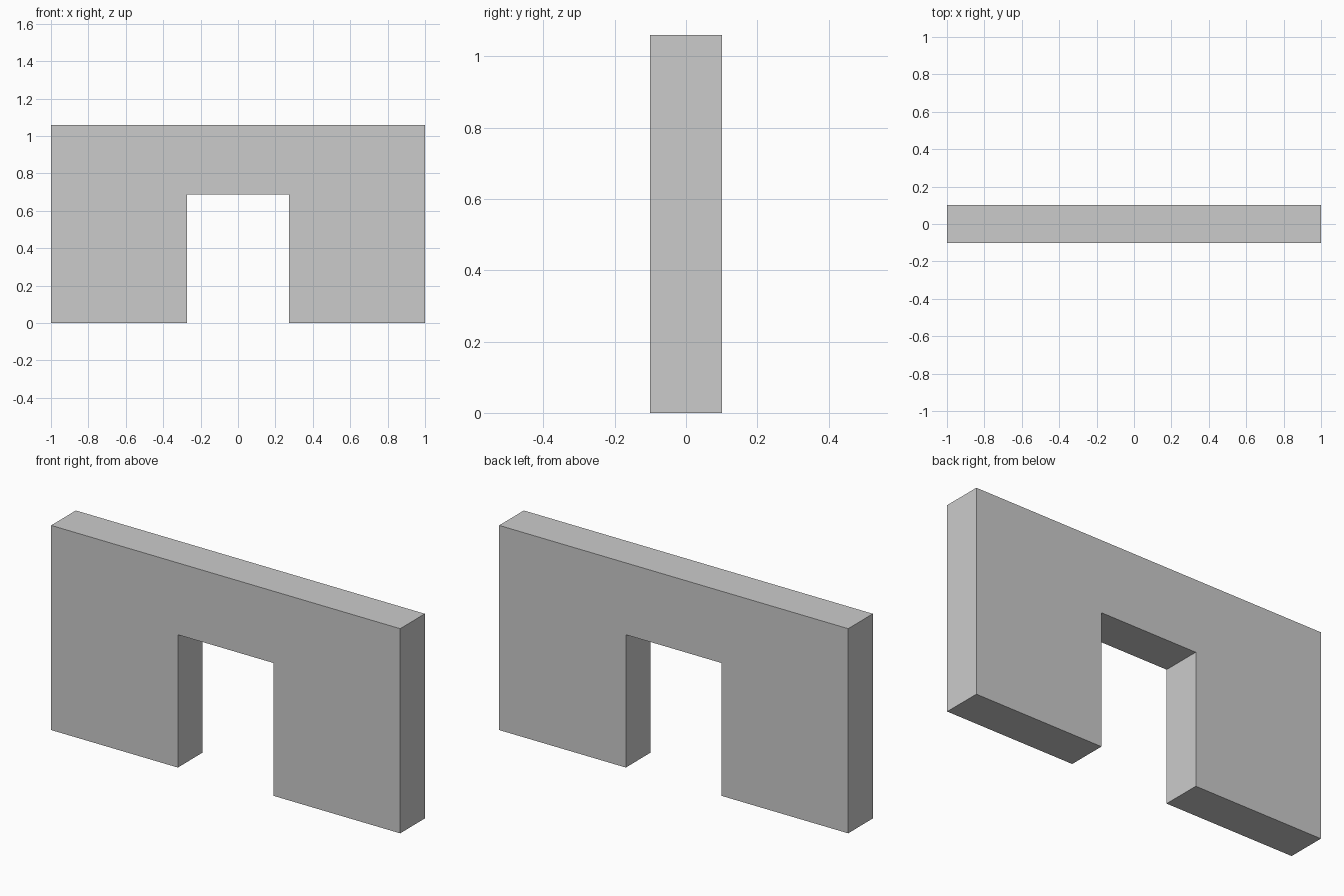
import bpy
import bmesh

if "Cube" in bpy.data.objects:
    bpy.data.objects.remove(bpy.data.objects["Cube"])

HALF_WIDTH, HEIGHT, DEPTH = 1.0, 1.06, 0.202
DOOR_HALF, DOOR_HEIGHT = 0.274, 0.688

# Wall outline with the doorway notch, right half mirrored to the left
right = [(DOOR_HALF, DOOR_HEIGHT), (DOOR_HALF, 0), (HALF_WIDTH, 0), (HALF_WIDTH, HEIGHT)]
outline = right + [(-x, z) for x, z in reversed(right)]

# Extrude the outline through the wall thickness
bm = bmesh.new()
face = bm.faces.new([bm.verts.new((x, -DEPTH / 2, z)) for x, z in outline])
extruded = bmesh.ops.extrude_face_region(bm, geom=[face], use_keep_orig=True)
moved = [v for v in extruded["geom"] if isinstance(v, bmesh.types.BMVert)]
bmesh.ops.translate(bm, verts=moved, vec=(0, DEPTH, 0))
bmesh.ops.recalc_face_normals(bm, faces=bm.faces)

# Wall with doorway
mesh = bpy.data.meshes.new("doorway_wall")
bm.to_mesh(mesh)
bm.free()
wall = bpy.data.objects.new("doorway_wall", mesh)
bpy.context.collection.objects.link(wall)
